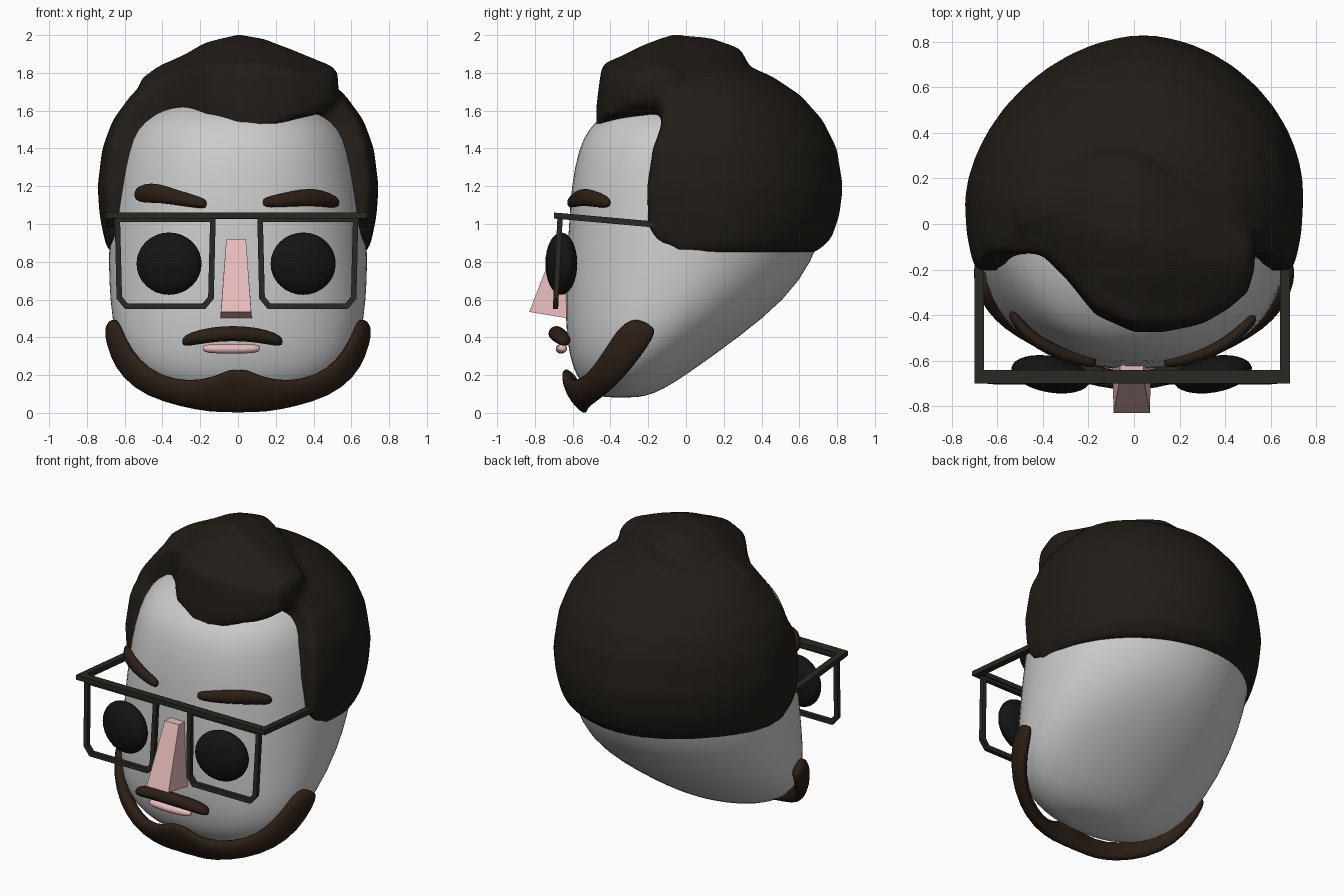
import bpy, bmesh, math
from mathutils import Vector as V

if "Cube" in bpy.data.objects:
    bpy.data.objects.remove(bpy.data.objects["Cube"])


def material(name, rgb):
    m = bpy.data.materials.new(name)
    m.diffuse_color = (*rgb, 1)
    m.use_nodes = True
    m.node_tree.nodes["Principled BSDF"].inputs["Base Color"].default_value = m.diffuse_color
    return m


HAIR = material("hair_dark", (0.015, 0.012, 0.009))
BEARD = material("beard_brown", (0.025, 0.014, 0.008))
FRAME = material("frame_dark", (0.02, 0.022, 0.016))
BLACK = material("eye_black", (0.007, 0.007, 0.007))
PINK = material("pink", (0.8, 0.5, 0.5))


def finish(name, bm, mat=None, smooth=True, subsurf=0):
    bmesh.ops.recalc_face_normals(bm, faces=bm.faces)
    me = bpy.data.meshes.new(name)
    for f in bm.faces:
        f.smooth = smooth
    bm.to_mesh(me)
    bm.free()
    ob = bpy.data.objects.new(name, me)
    bpy.context.collection.objects.link(ob)
    if mat:
        me.materials.append(mat)
    if subsurf:
        s = ob.modifiers.new("subsurf", 'SUBSURF')
        s.levels = s.render_levels = subsurf
    return ob


def loft(name, rings, mat=None, smooth=True, subsurf=0, closed=False):
    bm = bmesh.new()
    vs = [[bm.verts.new(p) for p in r] for r in rings]
    n = len(vs[0])
    for a, b in zip(vs, vs[1:] + vs[:1] if closed else vs[1:]):
        for i in range(n):
            j = (i + 1) % n
            bm.faces.new((a[i], a[j], b[j], b[i]))
    if not closed:
        bm.faces.new(vs[0])
        bm.faces.new(vs[-1])
    return finish(name, bm, mat, smooth, subsurf)


def oval(z, front, back, half, front_power=2.3, back_power=1.9, skew=0, n=40):
    """Horizontal ring, fuller at the front than at the back."""
    pts = []
    for i in range(n):
        c, s = math.cos(math.tau * i / n), math.sin(math.tau * i / n)
        e = 2 / (back_power if s > 0 else front_power)
        x = half * math.copysign(abs(c) ** e, c) + skew * max(s, 0)
        y = math.copysign(abs(s) ** e, s)
        pts.append(V((x, (front + back) / 2 + y * (back - front) / 2, z)))
    return pts


def ribbon(name, edges, thick, mat, n=10):
    """Loft of flattened ovals, each spanning a low and a high edge point."""
    mids = [(V(a) + V(b)) / 2 for a, b in edges]
    rings = []
    for i, (a, b) in enumerate(edges):
        tangent = mids[min(i + 1, len(mids) - 1)] - mids[max(i - 1, 0)]
        up = (V(b) - V(a)) / 2
        t = thick * (0.6 if i in (0, len(edges) - 1) else 1)
        out = up.cross(tangent).normalized() * t
        rings.append([mids[i] + up * math.sin(math.tau * k / n) * 1.06
                      + out * math.cos(math.tau * k / n) for k in range(n)])
    return loft(name, rings, mat, subsurf=1)


def strand(name, pts, thick, mat):
    return ribbon(name, [((x, y, z - r), (x, y, z + r)) for x, y, z, r in pts], thick, mat)


def box(name, corners, mat):
    """Eight-cornered block from two matching quads."""
    return loft(name, corners, mat, smooth=False)


# Head: egg with the underside sloping up to the back
HEAD = [(0.08, -.43, -.26, .15), (0.10, -.5, -.17, .32), (0.16, -.56, -.06, .46),
        (0.25, -.605, .07, .57), (0.4, -.635, .28, .655), (0.6, -.64, .53, .68),
        (0.8, -.635, .67, .688), (1.0, -.62, .74, .68), (1.2, -.61, .77, .66),
        (1.4, -.57, .74, .615), (1.5, -.52, .68, .565), (1.58, -.44, .6, .48),
        (1.66, -.3, .44, .32), (1.71, -.1, .2, .1)]
loft("head", [oval(*r, front_power=2.2) for r in HEAD], subsurf=1)

# Hair: cap, trimmed away from the face, fused with the swept-up front
CAP = [(0.85, -.56, .69, .685), (0.92, -.6, .77, .71), (1.05, -.62, .815, .735),
       (1.2, -.62, .832, .745), (1.4, -.6, .80, .72), (1.55, -.52, .725, .665),
       (1.68, -.4, .61, .57), (1.78, -.3, .46, .46), (1.85, -.15, .3, .28)]
hair = loft("hair", [oval(*r, back_power=1.85, skew=.04) for r in CAP], HAIR)

trim = [(-1, .7), (-.02, .7), (-.06, .87), (-.15, .91), (-.2, .99), (-.205, 1.2),
        (-.175, 1.4), (-.13, 1.52), (-.12, 2.2), (-1, 2.2)]
face_cutter = loft("face_cutter", [[V((x, y, z)) for y, z in trim] for x in (-1, 1)])

PROFILE = [(0, 0), (0, .25), (.02, .5), (.04, .7), (.15, .77), (.32, .9), (.5, 1),
           (.75, .97), (.95, .86), (1, .7), (1, 0)]
# x, front, back, bottom, top
QUIFF = [(-.52, -.08, .1, 1.55, 1.77), (-.42, -.12, .2, 1.56, 1.84), (-.29, -.25, .28, 1.59, 1.895),
         (-.17, -.40, .33, 1.55, 1.965), (0, -.475, .33, 1.485, 2.005), (.13, -.475, .26, 1.495, 1.985),
         (.3, -.44, .14, 1.555, 1.92), (.42, -.37, .04, 1.58, 1.87), (.5, -.3, -.02, 1.63, 1.84),
         (.53, -.2, -.05, 1.68, 1.8)]
quiff = loft("quiff_helper", [[V((x, f + u * (b - f), lo + w * (hi - lo))) for u, w in PROFILE]
                              for x, f, b, lo, hi in QUIFF])

for helper, op in ((face_cutter, 'DIFFERENCE'), (quiff, 'UNION')):
    m = hair.modifiers.new(op.lower(), 'BOOLEAN')
    m.operation, m.object, m.solver = op, helper, 'EXACT'
    helper.hide_render = True
    helper.hide_set(True)
m = hair.modifiers.new("fuse", 'REMESH')
m.mode, m.voxel_size, m.use_smooth_shade = 'VOXEL', 0.025, True
m = hair.modifiers.new("soften", 'SMOOTH')
m.factor, m.iterations = 0.5, 8

# Beard: ribbon along the jaw, each station a low and a high edge point
half = [((.05, -.53, .005), (.04, -.645, .235)), ((.14, -.53, .005), (.12, -.645, .19)),
        ((.3, -.515, .035), (.26, -.605, .16)), ((.48, -.43, .09), (.42, -.53, .195)),
        ((.6, -.335, .18), (.535, -.465, .28)), ((.66, -.245, .29), (.605, -.40, .385)),
        ((.685, -.17, .40), (.64, -.33, .48)), ((.685, -.16, .45), (.66, -.25, .505))]
flip = lambda p: (-p[0], p[1], p[2])
beard = [(flip(a), flip(b)) for a, b in reversed(half)] + [((0, -.53, 0), (0, -.64, .225))] + half
ribbon("beard", beard, 0.045, BEARD)

# Moustache, lip and eyebrows
strand("moustache", [(-.295, -.63, .375, .02), (-.26, -.645, .39, .036), (-.14, -.675, .415, .04),
                     (-.03, -.69, .422, .04), (.09, -.68, .415, .04), (.2, -.65, .39, .036),
                     (.235, -.635, .375, .02)], 0.045, BEARD)
strand("lower_lip", [(-.185, -.65, .342, .012), (-.17, -.655, .34, .024), (-.035, -.665, .338, .026),
                     (.1, -.655, .34, .024), (.115, -.65, .342, .012)], 0.03, PINK)
strand("eyebrow_left", [(-.545, -.38, 1.155, .03), (-.5, -.45, 1.163, .052), (-.42, -.525, 1.165, .052),
                        (-.3, -.58, 1.135, .038), (-.19, -.605, 1.11, .03), (-.165, -.608, 1.106, .018)],
       0.03, BEARD)
strand("eyebrow_right", [(.13, -.61, 1.115, .018), (.16, -.605, 1.115, .03), (.29, -.58, 1.135, .042),
                         (.4, -.53, 1.145, .048), (.49, -.45, 1.125, .04), (.535, -.4, 1.11, .022)],
       0.03, BEARD)

# Nose: plain wedge
box("nose", [[(-.062, -.56, .92), (.042, -.56, .92), (.042, -.68, .92), (-.062, -.68, .92)],
             [(-.095, -.56, .49), (.075, -.56, .49), (.07, -.83, .535), (-.09, -.83, .535)]], PINK)

# Eyes, glasses rims and temples
RIM_OUT = [(.645, 1.04), (.635, .605), (.59, .55), (.165, .55), (.12, .605), (.11, 1.04)]
RIM_IN = [(.616, 1.01), (.606, .615), (.576, .579), (.18, .579), (.15, .615), (.14, 1.01)]
for s, side in ((-1, "left"), (1, "right")):
    bm = bmesh.new()
    bmesh.ops.create_uvsphere(bm, u_segments=32, v_segments=16, radius=1)
    eye = finish("eye_" + side, bm, BLACK)
    eye.scale = (.175, .08, .165)
    eye.location = (s * .355 - .01, -.66, .79)
    eye.rotation_euler.z = s * math.radians(10)

    loops = [[(s * x - .008, y + (z - .55) * .05, z) for x, z in loop] for loop, y in
             ((RIM_OUT, -.705), (RIM_IN, -.705), (RIM_IN, -.677), (RIM_OUT, -.677))]
    loft("glasses_rim_" + side, loops, FRAME, smooth=False, closed=True)

    ends = [[(s * x - .008, y, z + h) for x, h in ((.65, -.016), (.692, -.016), (.692, .016), (.65, .016))]
            for y, z in ((-.69, 1.044), (-.17, .998))]
    box("glasses_temple_" + side, ends, FRAME)

# Top bar of the glasses
box("glasses_top_bar", [[(x, y, z) for y, z in ((-.70, 1.03), (-.642, 1.026), (-.642, 1.056), (-.70, 1.06))]
                        for x in (-.70, .684)], FRAME)
